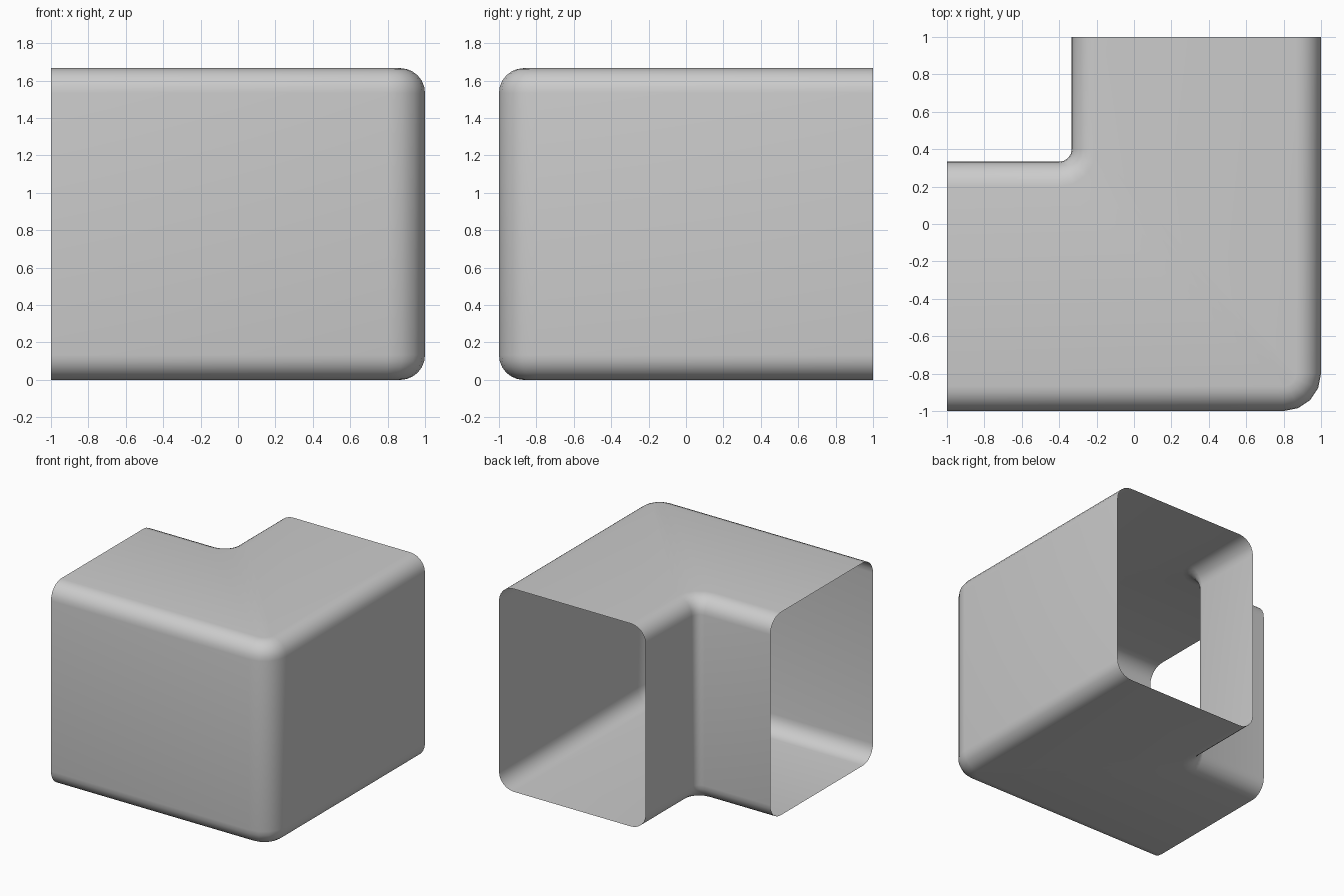
import bpy, bmesh
from math import sin, cos, pi

if "Cube" in bpy.data.objects:
    bpy.data.objects.remove(bpy.data.objects["Cube"])

HEIGHT = 5 / 3      # duct height
R = 0.133           # rounding of the cross-section
N_PROFILE = 6       # segments per profile corner
N_BEND = 4          # segments around the bend

# Rounded-rectangle cross-section: (side, inset from that side's wall, z)
quarter = [(R * (1 - sin(i / N_PROFILE * pi / 2)),
            R * (1 - cos(i / N_PROFILE * pi / 2))) for i in range(N_PROFILE + 1)]
outer_wall = [(d, z) for z, d in quarter[::-1]]
outer_wall = [(R * (1 - sin(i / N_PROFILE * pi / 2)), R * (1 - cos(i / N_PROFILE * pi / 2)))
              for i in range(N_PROFILE + 1)]
wall = outer_wall + [(d, HEIGHT - z) for d, z in reversed(outer_wall)]
profile = [("outer", d, z) for d, z in wall] + [("inner", d, z) for d, z in reversed(wall)]


def place(point, station):
    """Position of a profile point at a station along the L-shaped path."""
    side, d, z = point
    c, r = (0.8, 0.2 - d) if side == "outer" else (-0.4, 0.067 + d)
    k = min(max(station - 1, 0), N_BEND)
    a = -pi / 2 + k / N_BEND * pi / 2
    x, y = c + r * cos(a), -c + r * sin(a)
    if station == 0:
        x = -1.0
    if station == N_BEND + 2:
        y = 1.0
    return x, y, z


# Open-ended elbow duct shell
bm = bmesh.new()
rings = [[bm.verts.new(place(p, s)) for p in profile] for s in range(N_BEND + 3)]
n = len(profile)
for a, b in zip(rings, rings[1:]):
    for i in range(n):
        j = (i + 1) % n
        bm.faces.new((a[i], b[i], b[j], a[j]))
bm.normal_update()

mesh = bpy.data.meshes.new("elbow_duct")
bm.to_mesh(mesh)
bm.free()
duct = bpy.data.objects.new("elbow_duct", mesh)
bpy.context.collection.objects.link(duct)

# Smooth shading
bpy.context.view_layer.objects.active = duct
duct.select_set(True)
bpy.ops.object.shade_smooth_by_angle()
